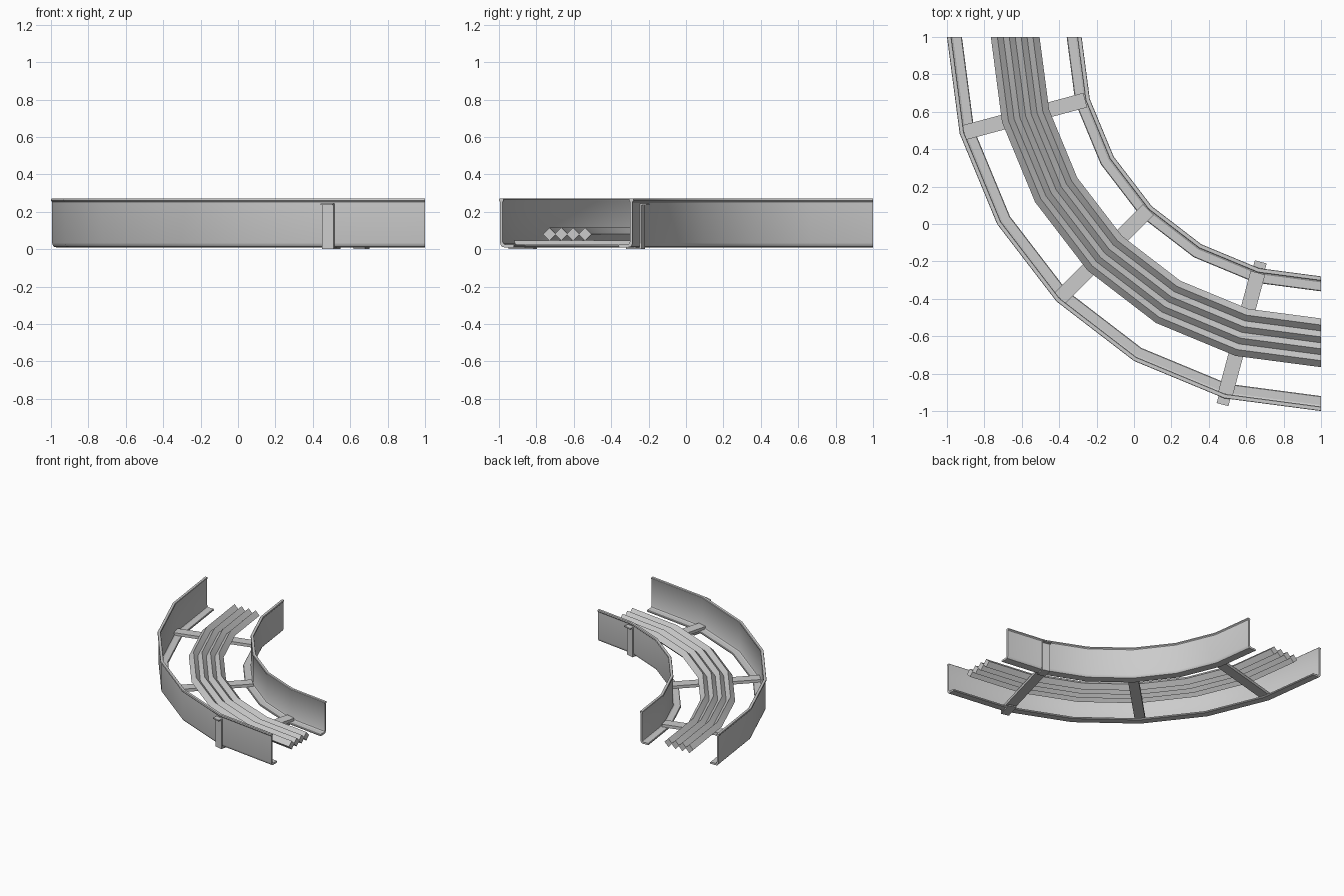
import bpy, bmesh, math

if "Cube" in bpy.data.objects:
    bpy.data.objects.remove(bpy.data.objects["Cube"])

CX, CY = 1.0, 1.0          # bend centre
STEPS = 6                  # 15 degree facets


def finish(name, bm):
    bmesh.ops.recalc_face_normals(bm, faces=bm.faces)
    me = bpy.data.meshes.new(name)
    bm.to_mesh(me)
    bm.free()
    ob = bpy.data.objects.new(name, me)
    bpy.context.collection.objects.link(ob)
    bpy.ops.object.select_all(action='DESELECT')
    ob.select_set(True)
    bpy.context.view_layer.objects.active = ob
    bpy.ops.object.shade_smooth_by_angle(angle=math.radians(30))
    return ob


def sweep(name, profile):
    """Sweep a closed (radius, z) profile round the quarter bend."""
    bm = bmesh.new()
    rings = []
    for i in range(STEPS + 1):
        a = math.pi + math.pi / 2 * i / STEPS
        rings.append([bm.verts.new((CX + r * math.cos(a), CY + r * math.sin(a), z))
                      for r, z in profile])
    n = len(profile)
    for r0, r1 in zip(rings, rings[1:]):
        for j in range(n):
            k = (j + 1) % n
            bm.faces.new((r0[j], r0[k], r1[k], r1[j]))
    bm.faces.new(rings[0])
    bm.faces.new(rings[-1])
    return finish(name, bm)


def radial_extrude(name, profile, deg, width):
    """Extrude a (radius, z) outline sideways, placed at an angle on the bend."""
    a = math.pi + math.radians(deg)
    c, s = math.cos(a), math.sin(a)
    bm = bmesh.new()
    sides = [[bm.verts.new((CX + r * c - t * s, CY + r * s + t * c, z))
              for r, z in profile] for t in (-width / 2, width / 2)]
    n = len(profile)
    for j in range(n):
        k = (j + 1) % n
        bm.faces.new((sides[0][j], sides[0][k], sides[1][k], sides[1][j]))
    for side in sides:
        bm.faces.new(side)
    return finish(name, bm)


# Side rails: thin wall, small top bead, rounded foot flange pointing inwards
rail = [(0.002, .27), (0, .266), (0, .26), (.006, .253), (.006, .034),
        (.009, .022), (.016, .013), (.028, .01), (.076, .01), (.08, .013),
        (.08, .021), (.076, .025), (.032, .025), (.024, .03), (.02, .04),
        (.02, .253), (.024, .26), (.024, .266), (.021, .27)]
sweep("outer_rail", [(2.0 - u, z) for u, z in rail])
sweep("inner_rail", [(1.28 + u, z) for u, z in rail])

# Rungs lying across the foot flanges
for i, deg in enumerate((15, 45, 75)):
    radial_extrude(f"rung_{i + 1}",
                   [(1.305, .022), (1.975, .022), (1.975, .046), (1.305, .046)],
                   deg, 0.08)

# Clips: hook under the flange, strip up the wall, cap tab at the top
clip = [(.13, 0), (-.008, 0), (-.008, .235), (-.035, .235), (-.035, .245),
        (.004, .245), (.004, .01), (.13, .01)]
radial_extrude("outer_clip", [(2.0 - u, z) for u, z in clip], 75, 0.065)
radial_extrude("inner_clip", [(1.28 + u * (.6 if u > .1 else 1), z) for u, z in clip],
               75, 0.065)

# Four square cables standing on edge
for i in range(4):
    r, z, h = 1.54 + 0.0635 * i, 0.08, 0.035
    sweep(f"cable_{i + 1}", [(r + h, z), (r, z + h), (r - h, z), (r, z - h)])
